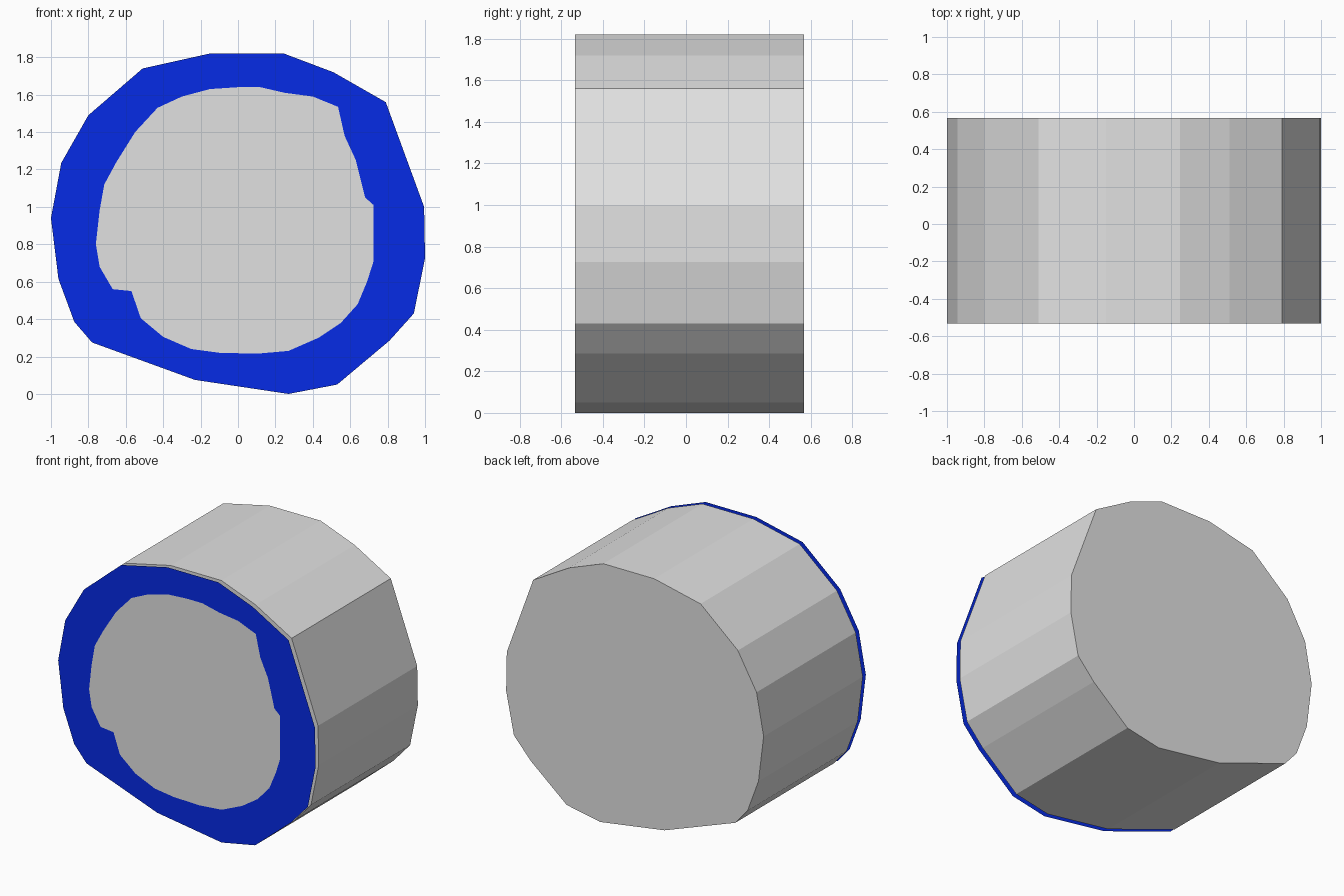
import bpy, bmesh

if "Cube" in bpy.data.objects:
    bpy.data.objects.remove(bpy.data.objects["Cube"])

FRONT, BACK, PLATE = -0.533, 0.567, -0.567

# Outline of the block, as (x, z)
OUTLINE = [(-0.15, 1.82), (0.245, 1.82), (0.51, 1.72), (0.79, 1.56), (0.995, 1.0),
           (1.0, 0.725), (0.94, 0.43), (0.81, 0.285), (0.53, 0.05), (0.27, 0.0),
           (-0.23, 0.075), (-0.78, 0.275), (-0.875, 0.385), (-0.96, 0.615),
           (-1.0, 0.94), (-0.945, 1.235), (-0.80, 1.49), (-0.51, 1.74)]

# Ragged inner edge of the blue rim
HOLE = [(0.0, 1.64), (0.12, 1.64), (0.25, 1.61), (0.4, 1.59), (0.535, 1.535),
        (0.57, 1.38), (0.63, 1.25), (0.68, 1.05), (0.725, 1.01), (0.725, 0.71),
        (0.69, 0.6), (0.64, 0.48), (0.55, 0.38), (0.43, 0.30), (0.27, 0.23),
        (0.1, 0.215), (-0.1, 0.22), (-0.25, 0.24), (-0.40, 0.305), (-0.52, 0.405),
        (-0.57, 0.55), (-0.67, 0.56), (-0.74, 0.68), (-0.76, 0.8), (-0.74, 0.98),
        (-0.715, 1.12), (-0.65, 1.24), (-0.55, 1.4), (-0.43, 1.53), (-0.3, 1.59),
        (-0.15, 1.63)]


def material(name, rgb):
    mat = bpy.data.materials.new(name)
    mat.diffuse_color = (*rgb, 1)
    mat.use_nodes = True
    mat.node_tree.nodes["Principled BSDF"].inputs["Base Color"].default_value = mat.diffuse_color
    return mat


def finish(bm, name, *mats):
    mesh = bpy.data.meshes.new(name)
    bm.to_mesh(mesh)
    bm.free()
    for mat in mats:
        mesh.materials.append(mat)
    bpy.context.collection.objects.link(bpy.data.objects.new(name, mesh))


def loop(bm, points, y):
    return [bm.verts.new((x, y, z)) for x, z in points]


grey = material("light grey", (0.757, 0.757, 0.757))
blue = material("bright blue", (0.0018, 0.024, 0.787))

# Solid many-sided block
bm = bmesh.new()
front = loop(bm, OUTLINE, FRONT)
back = loop(bm, OUTLINE, BACK)
bm.faces.new(front)
bm.faces.new(back)
n = len(front)
for i in range(n):
    j = (i + 1) % n
    bm.faces.new((front[i], front[j], back[j], back[i]))
bmesh.ops.recalc_face_normals(bm, faces=bm.faces)
finish(bm, "block", grey)

# Flat plate just ahead of the front face: blue rim, grey middle
bm = bmesh.new()
edges = []
for points in (OUTLINE, HOLE):
    ring = loop(bm, points, PLATE)
    edges += [bm.edges.new((ring[i - 1], ring[i])) for i in range(len(ring))]
bmesh.ops.triangle_fill(bm, edges=edges, use_beauty=True, normal=(0, -1, 0))
middle = bm.faces.new(ring)
middle.material_index = 1
for face in bm.faces:
    face.normal_update()
    if face.normal.y > 0:
        face.normal_flip()
finish(bm, "front_plate", blue, grey)
